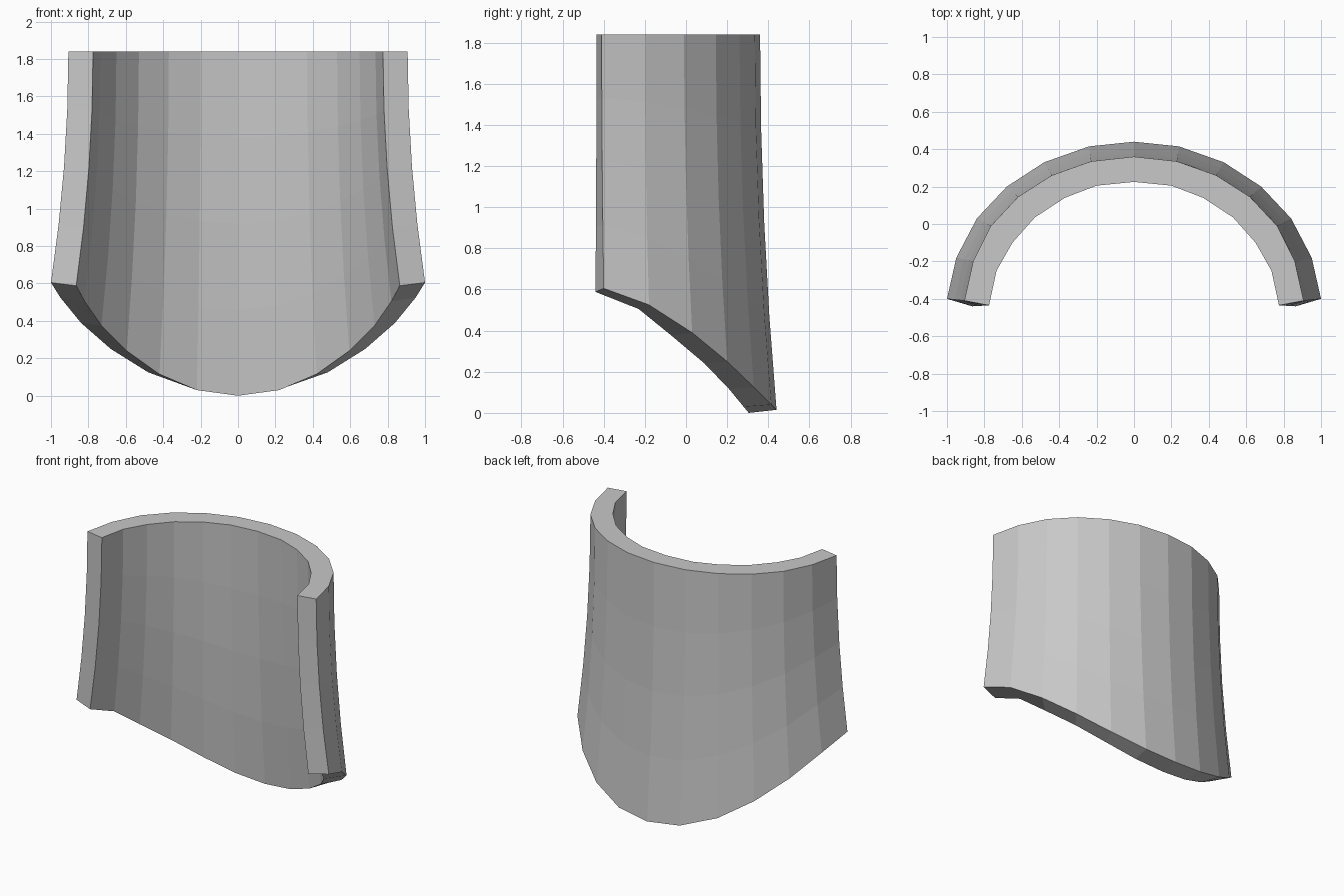
import bpy
import bmesh

# Remove the default cube
cube = bpy.data.objects.get("Cube")
if cube:
    bpy.data.objects.remove(cube, do_unlink=True)

HEIGHT = 1.84
ROWS = 4

# Half outlines from the middle of the back to the front edge
outer_top = [(0, .36), (.23, .335), (.44, .26), (.62, .145), (.765, -.01), (.86, -.20), (.907, -.41)]
inner_top = [(0, .225), (.20, .205), (.37, .14), (.53, .035), (.65, -.10), (.735, -.25), (.775, -.435)]
outer_low = [(0, .44, .015), (.24, .415, .04), (.48, .33, .125), (.68, .20, .25),
             (.84, .03, .39), (.95, -.18, .525), (1, -.40, .605)]
inner_low = [(0, .305, 0), (.22, .28, .03), (.42, .21, .115), (.595, .09, .24),
             (.73, -.07, .375), (.82, -.23, .505), (.865, -.44, .588)]


def mirrored(half):
    """Full outline from the model's right edge to its left edge."""
    return [(-p[0], *p[1:]) for p in reversed(half[1:])] + half


def skin(bm, top, low):
    """Rows of vertices from the rim down, flaring outward toward the hem."""
    grid = []
    for r in range(ROWS + 1):
        t = r / ROWS
        row = []
        for (tx, ty), (lx, ly, lz) in zip(mirrored(top), mirrored(low)):
            flare = t * t
            row.append(bm.verts.new((tx + (lx - tx) * flare,
                                     ty + (ly - ty) * flare,
                                     HEIGHT + (lz - HEIGHT) * t)))
        grid.append(row)
    return grid


def strip(bm, a, b):
    """Quads between two matching lines of vertices."""
    for i in range(len(a) - 1):
        bm.faces.new((a[i], a[i + 1], b[i + 1], b[i]))


# Curved shell: outer and inner skins joined by rim, hem and side edges
bm = bmesh.new()
outer = skin(bm, outer_top, outer_low)
inner = skin(bm, inner_top, inner_low)
for grid in (outer, inner):
    for upper, lower in zip(grid, grid[1:]):
        strip(bm, upper, lower)
for r in (0, -1):
    strip(bm, outer[r], inner[r])
for c in (0, -1):
    strip(bm, [row[c] for row in outer], [row[c] for row in inner])
bmesh.ops.recalc_face_normals(bm, faces=bm.faces)

mesh = bpy.data.meshes.new("curved_shell")
bm.to_mesh(mesh)
bm.free()
shell = bpy.data.objects.new("curved_shell", mesh)
bpy.context.collection.objects.link(shell)

# Plain grey finish
grey = bpy.data.materials.new("plain_grey")
grey.use_nodes = True
colour = (.58, .58, .58, 1)
grey.diffuse_color = colour
grey.node_tree.nodes["Principled BSDF"].inputs["Base Color"].default_value = colour
mesh.materials.append(grey)
